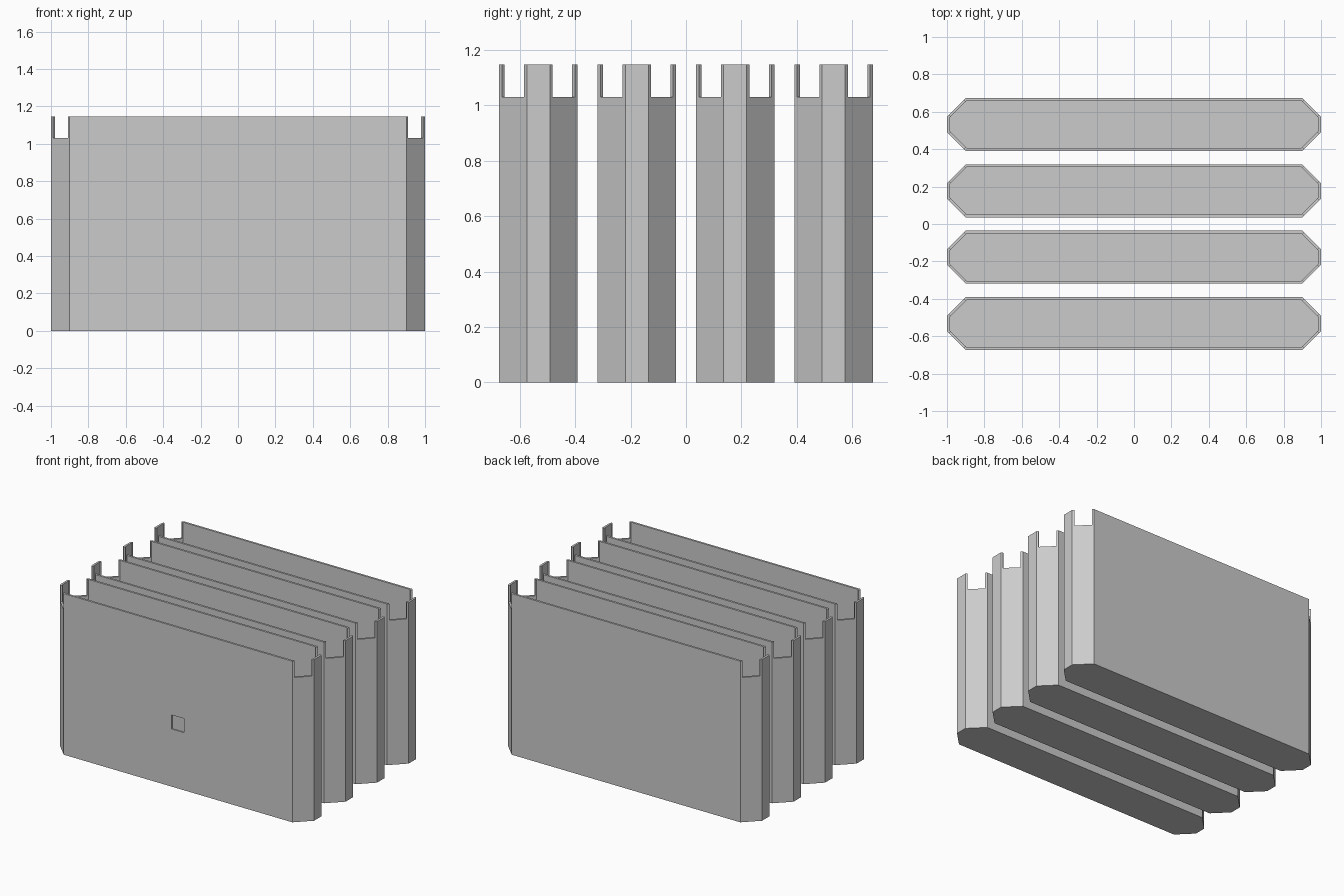
import bpy, bmesh
from mathutils import Vector

if "Cube" in bpy.data.objects:
    bpy.data.objects.remove(bpy.data.objects["Cube"])

HEIGHT, NOTCH_Z, FLOOR_Z = 1.146, 1.03, 0.015
HALF_X, HALF_Y, CHAMFER, WALL = 1.0, 0.1415, 0.1, 0.0145
PITCH = 0.355
INSET = 0.01          # notch margin from each chamfer corner, along x and y

grey = bpy.data.materials.new("plain grey")
grey.diffuse_color = (0.6, 0.6, 0.6, 1)
grey.use_nodes = True
grey.node_tree.nodes["Principled BSDF"].inputs["Base Color"].default_value = grey.diffuse_color


def octagon(off):
    """Chamfered rectangle, counter-clockwise, moved inward by off."""
    x, y = HALF_X - off, HALF_Y - off
    c = CHAMFER - off * (2 - 2 ** 0.5)
    return [Vector(p) for p in ((-x + c, -y), (x - c, -y), (x, -y + c), (x, y - c),
                                (x - c, y), (-x + c, y), (-x, y - c), (-x, -y + c))]


def wall_ring():
    """Outer and inner plan points, plus a notch flag for each segment."""
    out_c, in_c = octagon(0), octagon(WALL)
    outer, inner, notch = [], [], []
    for i in range(8):
        a, b = out_c[i], out_c[(i + 1) % 8]
        outer.append(a)
        inner.append(in_c[i])
        notch.append(False)
        if i % 2:  # chamfer faces carry a notch cut square to the face
            d = b - a
            n = Vector((-d.y, d.x)).normalized() * WALL
            t = INSET / CHAMFER
            for s, flag in ((t, True), (1 - t, False)):
                outer.append(a + d * s)
                inner.append(a + d * s + n)
                notch.append(flag)
    return outer, inner, notch


def make_bin(name, cy):
    bm = bmesh.new()
    outer, inner, notch = wall_ring()
    n = len(outer)

    def face(*pts):
        bm.faces.new([bm.verts.new(p) for p in pts])

    def at(p, z):
        return (p.x, p.y, z)

    for i in range(n):
        j = (i + 1) % n
        a, b, c, d = outer[i], outer[j], inner[j], inner[i]
        top = NOTCH_Z if notch[i] else HEIGHT
        # walls below and above the notch level, then the rim
        levels = [(0, FLOOR_Z), (FLOOR_Z, NOTCH_Z)] + ([] if notch[i] else [(NOTCH_Z, HEIGHT)])
        for lo, hi in levels:
            if not (i == 0 and (lo, hi) == (FLOOR_Z, NOTCH_Z)):
                face(at(a, lo), at(b, lo), at(b, hi), at(a, hi))
            if lo >= FLOOR_Z:
                face(at(c, lo), at(d, lo), at(d, hi), at(c, hi))
        face(at(a, top), at(b, top), at(c, top), at(d, top))
        # notch cheeks
        if notch[i]:
            face(at(a, NOTCH_Z), at(d, NOTCH_Z), at(d, HEIGHT), at(a, HEIGHT))
            face(at(c, NOTCH_Z), at(b, NOTCH_Z), at(b, HEIGHT), at(c, HEIGHT))

    # base and inner floor
    face(*[at(p, 0) for p in reversed(outer)])
    face(*[at(p, FLOOR_Z) for p in inner])

    # front panel with a shallow square recess
    y, yr = -HALF_Y, -HALF_Y + 0.008
    xc = HALF_X - CHAMFER
    rect = [(-xc, FLOOR_Z), (xc, FLOOR_Z), (xc, NOTCH_Z), (-xc, NOTCH_Z)]
    hole = [(-0.05, 0.41), (0.045, 0.41), (0.045, 0.51), (-0.05, 0.51)]
    for i in range(4):
        j = (i + 1) % 4
        p, q, r, s = rect[i], rect[j], hole[j], hole[i]
        face(*[(v[0], y, v[1]) for v in (p, q, r, s)])
        face((s[0], y, s[1]), (r[0], y, r[1]), (r[0], yr, r[1]), (s[0], yr, s[1]))
    face(*[(v[0], yr, v[1]) for v in hole])

    bmesh.ops.remove_doubles(bm, verts=bm.verts, dist=1e-5)
    bmesh.ops.dissolve_limit(bm, angle_limit=0.01, verts=bm.verts, edges=bm.edges)
    mesh = bpy.data.meshes.new(name)
    bm.to_mesh(mesh)
    bm.free()
    mesh.materials.append(grey)
    ob = bpy.data.objects.new(name, mesh)
    ob.location.y = cy
    bpy.context.collection.objects.link(ob)


# four identical open bins in a row
for k in range(4):
    make_bin(f"notched_bin_{k + 1}", (k - 1.5) * PITCH)
